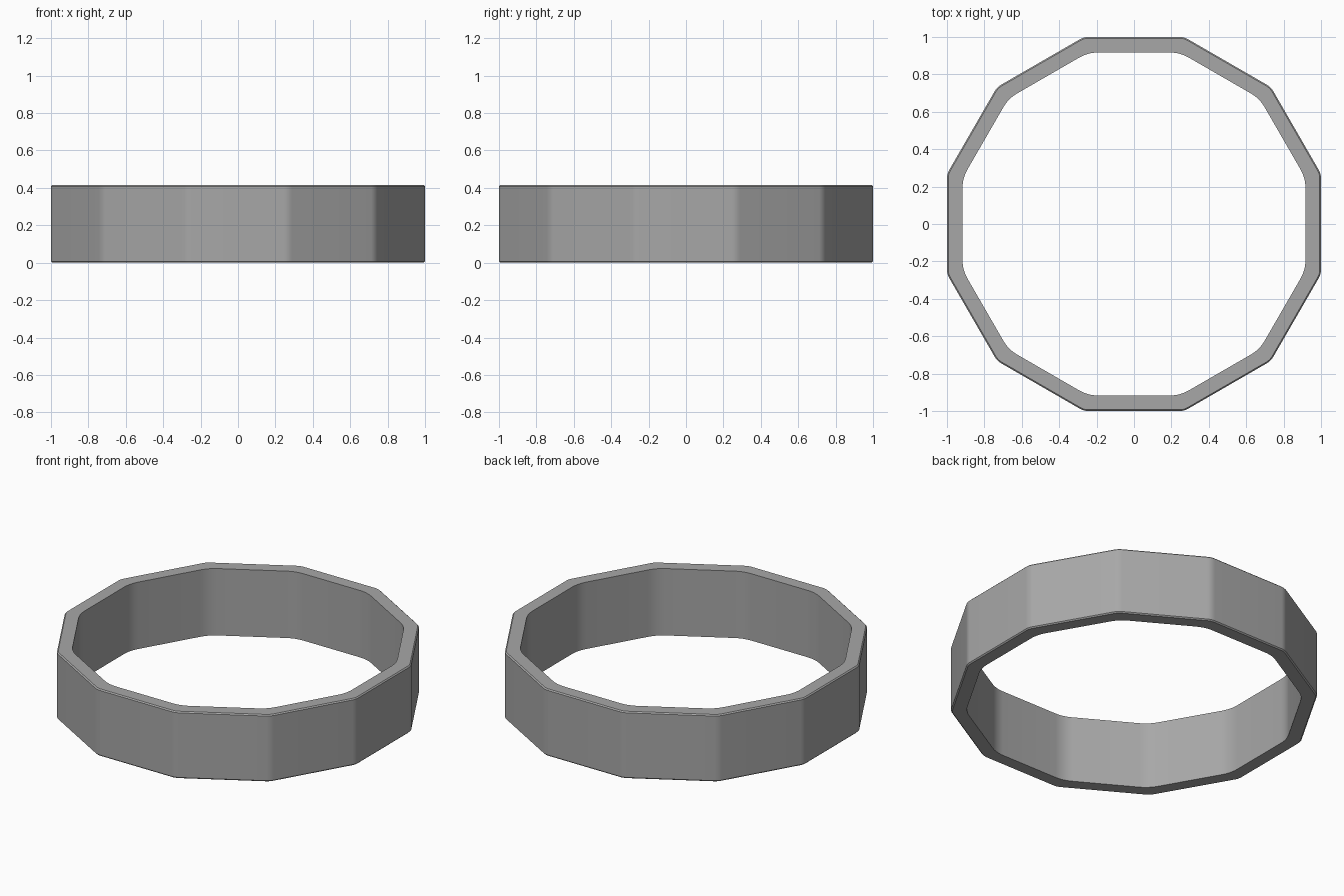
import bpy, bmesh
from math import sin, cos, pi, radians

if "Cube" in bpy.data.objects:
    bpy.data.objects.remove(bpy.data.objects["Cube"])

SIDES = 12
HEIGHT = 0.415


def rounded_polygon(apothem, radius, steps):
    """Twelve-sided outline with filleted corners, flats facing the axes."""
    centre = (apothem - radius) / cos(pi / SIDES)
    pts = []
    for i in range(SIDES):
        a = (i + 0.5) * 2 * pi / SIDES
        for k in range(steps + 1):
            t = a + (k / steps - 0.5) * 2 * pi / SIDES
            pts.append((centre * cos(a) + radius * cos(t),
                        centre * sin(a) + radius * sin(t)))
    return pts


# Closed wall section: apothem, fillet radius, height
c = 0.007
section = [
    (1.0 - c, 0.083, 0.0), (1.0, 0.09, c),
    (1.0, 0.09, HEIGHT - c), (1.0 - c, 0.083, HEIGHT),
    (0.917, 0.2, HEIGHT), (0.917, 0.2, 0.0),
]

# Faceted ring wall with small outer chamfers
bm = bmesh.new()
loops = [[bm.verts.new((x, y, z)) for x, y in rounded_polygon(a, r, 6)]
         for a, r, z in section]
for i, low in enumerate(loops):
    high = loops[(i + 1) % len(loops)]
    for j in range(len(low)):
        k = (j + 1) % len(low)
        bm.faces.new((low[j], low[k], high[k], high[j]))
bmesh.ops.recalc_face_normals(bm, faces=bm.faces)

mesh = bpy.data.meshes.new("twelve_sided_ring")
bm.to_mesh(mesh)
bm.free()
ring = bpy.data.objects.new("twelve_sided_ring", mesh)
bpy.context.collection.objects.link(ring)

# Dark grey finish
grey = bpy.data.materials.new("dark_grey")
grey.diffuse_color = (0.39, 0.39, 0.39, 1.0)
grey.use_nodes = True
grey.node_tree.nodes["Principled BSDF"].inputs["Base Color"].default_value = grey.diffuse_color
mesh.materials.append(grey)

# Smooth the corner fillets, keep rim edges sharp
bpy.context.view_layer.objects.active = ring
ring.select_set(True)
bpy.ops.object.shade_smooth_by_angle(angle=radians(30))
